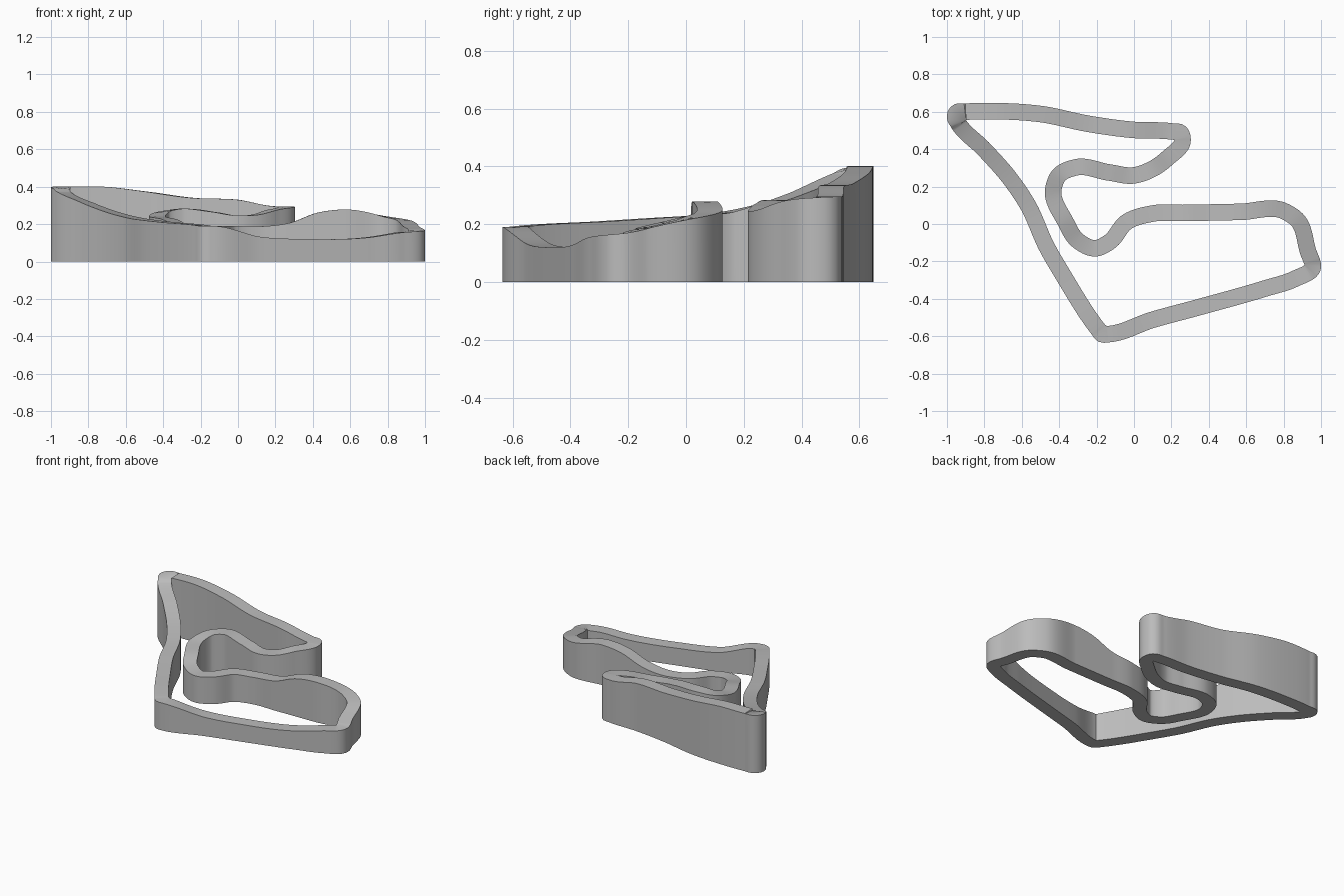
import bpy, bmesh, math
from mathutils import Vector

cube = bpy.data.objects.get("Cube")
if cube:
    bpy.data.objects.remove(cube, do_unlink=True)

HALF_WIDTH = 0.044
STEP = 0.012

# Centre line of the closed circuit: x, y, height of the road surface
UPPER_LOOP = [
    (-.95, .595, .4), (-.9, .6, .4), (-.72, .603, .4), (-.5, .588, .375),
    (-.24, .535, .34), (0, .503, .33), (.2, .495, .295), (.25, .487, .295),
    (.26, .45, .292), (.18, .353, .275), (.09, .29, .25), (0, .26, .245),
    (-.13, .275, .265), (-.31, .303, .282), (-.4, .262, .265),
    (-.432, .18, .245), (-.365, .01, .225), (-.305, -.085, .2),
    (-.205, -.13, .185), (-.13, -.095, .188), (-.04, .01, .19),
]
LOWER_LOOP = [
    (.1, .056, .187), (.27, .059, .205), (.43, .062, .262), (.57, .065, .278),
    (.8, .07, .238), (.87, .025, .225), (.93, -.145, .185), (.955, -.235, .165),
    (.86, -.293, .155), (.7, -.345, .13), (.35, -.444, .12), (.1, -.512, .133),
    (-.14, -.589, .19), (-.17, -.59, .19), (-.19, -.565, .193),
    (-.375, -.28, .21), (-.465, -.125, .22), (-.57, .105, .237),
    (-.665, .245, .262), (-.8, .398, .312), (-.94, .54, .38), (-.957, .575, .398),
]


def smooth_loop(points):
    """Dense closed curve through the points, with tangents scaled by chord length."""
    pts = [Vector(p) for p in points]
    count = len(pts)
    chords = [(pts[(i + 1) % count] - pts[i]).length for i in range(count)]
    tangents = []
    for i in range(count):
        before, after = chords[i - 1], chords[i]
        slope_in = (pts[i] - pts[i - 1]) / before
        slope_out = (pts[(i + 1) % count] - pts[i]) / after
        tangents.append((slope_in * after + slope_out * before) / (before + after))
    result = []
    for i in range(count):
        j = (i + 1) % count
        steps = max(2, math.ceil(chords[i] / STEP))
        for s in range(steps):
            t = s / steps
            blend = t * t * (3 - 2 * t)
            ease_in = t * (1 - t) ** 2
            ease_out = t * t * (t - 1)
            result.append(pts[i].lerp(pts[j], blend)
                          + (tangents[i] * ease_in + tangents[j] * ease_out) * chords[i])
    return result


def offset_loop(path, distance):
    """Sideways copy of the path; folds inside tight bends collapse to a sharp corner."""
    count = len(path)
    edge, valid = [], []
    for i, p in enumerate(path):
        d = path[(i + 1) % count] - path[i - 1]
        side = Vector((-d.y, d.x, 0)).normalized()
        q = p + side * distance
        nearest = min((q.xy - c.xy).length for c in path)
        edge.append(q)
        valid.append(nearest > abs(distance) * 0.985)
    result = []
    for i in range(count):
        if valid[i]:
            result.append(edge[i])
            continue
        back, ahead = i, i
        while not valid[back % count]:
            back -= 1
        while not valid[ahead % count]:
            ahead += 1
        result.append((edge[back % count] + edge[ahead % count]) / 2)
    return result


# Single plain material
grey = bpy.data.materials.new("plain grey")
grey.use_nodes = True
colour = (0.5, 0.5, 0.5, 1)
grey.diffuse_color = colour
grey.node_tree.nodes["Principled BSDF"].inputs["Base Color"].default_value = colour

# Circuit wall: road surface on top, two walls, flat base on the ground
path = smooth_loop(UPPER_LOOP + LOWER_LOOP)
left = offset_loop(path, HALF_WIDTH)
right = offset_loop(path, -HALF_WIDTH)

bm = bmesh.new()
rings = []
for l, r in zip(left, right):
    corners = (l, r, Vector((r.x, r.y, 0)), Vector((l.x, l.y, 0)))
    rings.append([bm.verts.new(c) for c in corners])
for i, ring in enumerate(rings):
    following = rings[(i + 1) % len(rings)]
    for k in range(4):
        n = (k + 1) % 4
        bm.faces.new((ring[k], ring[n], following[n], following[k]))
bmesh.ops.remove_doubles(bm, verts=bm.verts, dist=0.0005)
bmesh.ops.recalc_face_normals(bm, faces=bm.faces)

mesh = bpy.data.meshes.new("circuit_wall")
bm.to_mesh(mesh)
bm.free()
mesh.materials.append(grey)
wall = bpy.data.objects.new("circuit_wall", mesh)
bpy.context.collection.objects.link(wall)

# Soft curved walls with crisp top and bottom edges
bpy.ops.object.select_all(action='DESELECT')
wall.select_set(True)
bpy.context.view_layer.objects.active = wall
bpy.ops.object.shade_smooth_by_angle(angle=math.radians(35))
